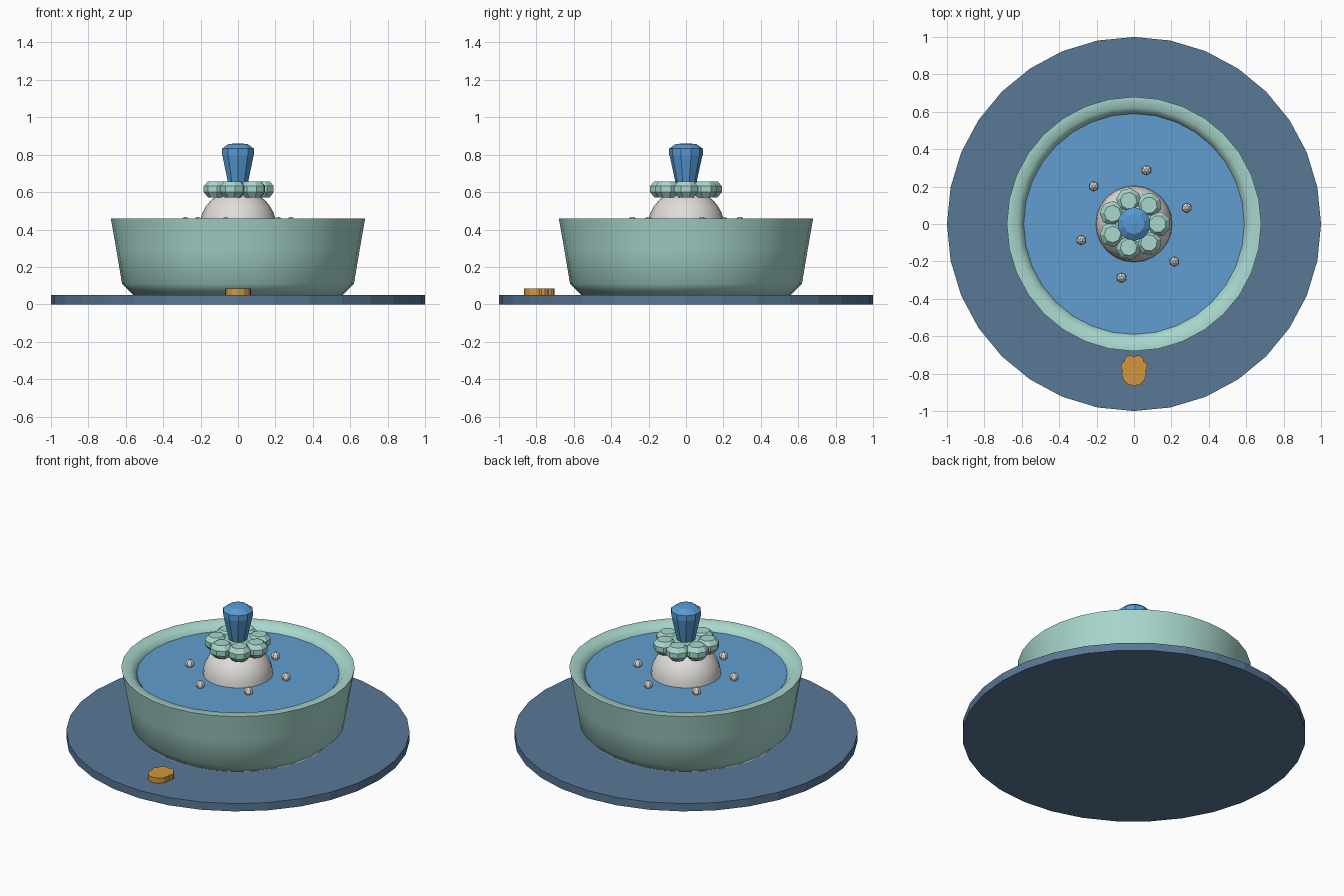
import bpy, bmesh, math
from math import cos, sin, pi, radians

if "Cube" in bpy.data.objects:
    bpy.data.objects.remove(bpy.data.objects["Cube"])


def material(name, r, g, b):
    lin = [((c / 255 + 0.055) / 1.055) ** 2.4 for c in (r, g, b)]
    m = bpy.data.materials.new(name)
    m.diffuse_color = (*lin, 1)
    m.use_nodes = True
    m.node_tree.nodes["Principled BSDF"].inputs["Base Color"].default_value = m.diffuse_color
    return m


NAVY = material("mat slate blue", 88, 120, 150)
AQUA = material("bowl mint", 168, 215, 205)
WATER = material("water blue", 97, 158, 208)
SPOUT = material("spout blue", 86, 154, 212)
PEARL = material("dome light grey", 224, 221, 217)
GOLD = material("charm orange", 212, 150, 60)


def lathe(name, profile, sides, mat, loc=(0, 0, 0), smooth=False, start=pi / 2):
    """Spin (radius, z) points, listed from bottom to top, into a closed solid."""
    bm = bmesh.new()
    rings = []
    for r, z in profile:
        if r == 0:
            rings.append([bm.verts.new((0, 0, z))])
        else:
            rings.append([bm.verts.new((r * cos(start + 2 * pi * i / sides),
                                        r * sin(start + 2 * pi * i / sides), z))
                          for i in range(sides)])
    for a, b in zip(rings, rings[1:]):
        for i in range(sides):
            j = (i + 1) % sides
            if len(a) == 1:
                bm.faces.new((a[0], b[j], b[i]))
            elif len(b) == 1:
                bm.faces.new((a[i], a[j], b[0]))
            else:
                bm.faces.new((a[i], a[j], b[j], b[i]))
    for ring, flip in ((rings[0], True), (rings[-1], False)):
        if len(ring) > 1:
            bm.faces.new(ring[::-1] if flip else ring)
    bmesh.ops.recalc_face_normals(bm, faces=bm.faces)
    me = bpy.data.meshes.new(name)
    bm.to_mesh(me)
    bm.free()
    me.materials.append(mat)
    ob = bpy.data.objects.new(name, me)
    ob.location = loc
    bpy.context.collection.objects.link(ob)
    if smooth:
        bpy.ops.object.select_all(action='DESELECT')
        ob.select_set(True)
        bpy.context.view_layer.objects.active = ob
        bpy.ops.object.shade_smooth_by_angle(angle=radians(60))
    return ob


def ball(r, h, rings):
    """Half-circle profile for a squashed sphere with flat caps."""
    return [(r * cos(t), h * sin(t)) for t in
            (-pi / 2 + pi * (k + 0.5) / rings for k in range(rings))]


# Floor mat
lathe("floor_mat", [(1, 0), (1, 0.05)], 32, NAVY)

# Bowl with rounded rim and hollow inside
lathe("bowl", [(0, 0.05), (0.56, 0.05), (0.62, 0.11), (0.65, 0.29), (0.68, 0.46),
               (0.625, 0.46), (0.59, 0.42), (0.55, 0.12), (0, 0.12)], 32, AQUA, smooth=True)

# Water surface
lathe("water", [(0.585, 0.40), (0.59, 0.422)], 32, WATER)

# Central dome
dome = [(0.205 * cos(k * pi / 16), 0.415 + 0.2 * sin(k * pi / 16)) for k in range(8)]
lathe("dome", dome + [(0, 0.615)], 24, PEARL, smooth=True)

# Ring of bubbles around the dome
for k in range(6):
    a = radians(17 + 60 * k)
    lathe(f"bubble_{k + 1}", ball(0.027, 0.027, 5), 6, PEARL,
          (0.295 * cos(a), 0.295 * sin(a), 0.441))

# Flower: seven chunky petals
petal = [(0.045, -0.044), (0.068, -0.016), (0.068, 0.016), (0.045, 0.042)]
for k in range(7):
    a = 2 * pi * k / 7
    lathe(f"petal_{k + 1}", petal, 8, AQUA,
          (0.128 * cos(a), 0.128 * sin(a), 0.616), start=a + pi / 8)
lathe("flower_center", [(0.1, 0.58), (0.1, 0.645)], 14, AQUA)

# Spout: tapered stem and faceted cap
lathe("spout_stem", [(0.045, 0.60), (0.088, 0.797)], 10, SPOUT)
lathe("spout_cap", [(0.09, 0.797), (0.09, 0.832), (0.055, 0.857), (0, 0.861)], 10, SPOUT)

# Paw charm on the mat: one pad and four toes
lathe("paw_pad", [(0.066, 0.05), (0.066, 0.084)], 12, GOLD, (0, -0.8, 0))
for k, (x, y) in enumerate(((0.042, -0.762), (0.022, -0.732))):
    for side in (-1, 1):
        lathe(f"paw_toe_{k}_{'left' if side < 0 else 'right'}",
              [(0.03, 0.05), (0.03, 0.084)], 10, GOLD, (side * x, y, 0))
